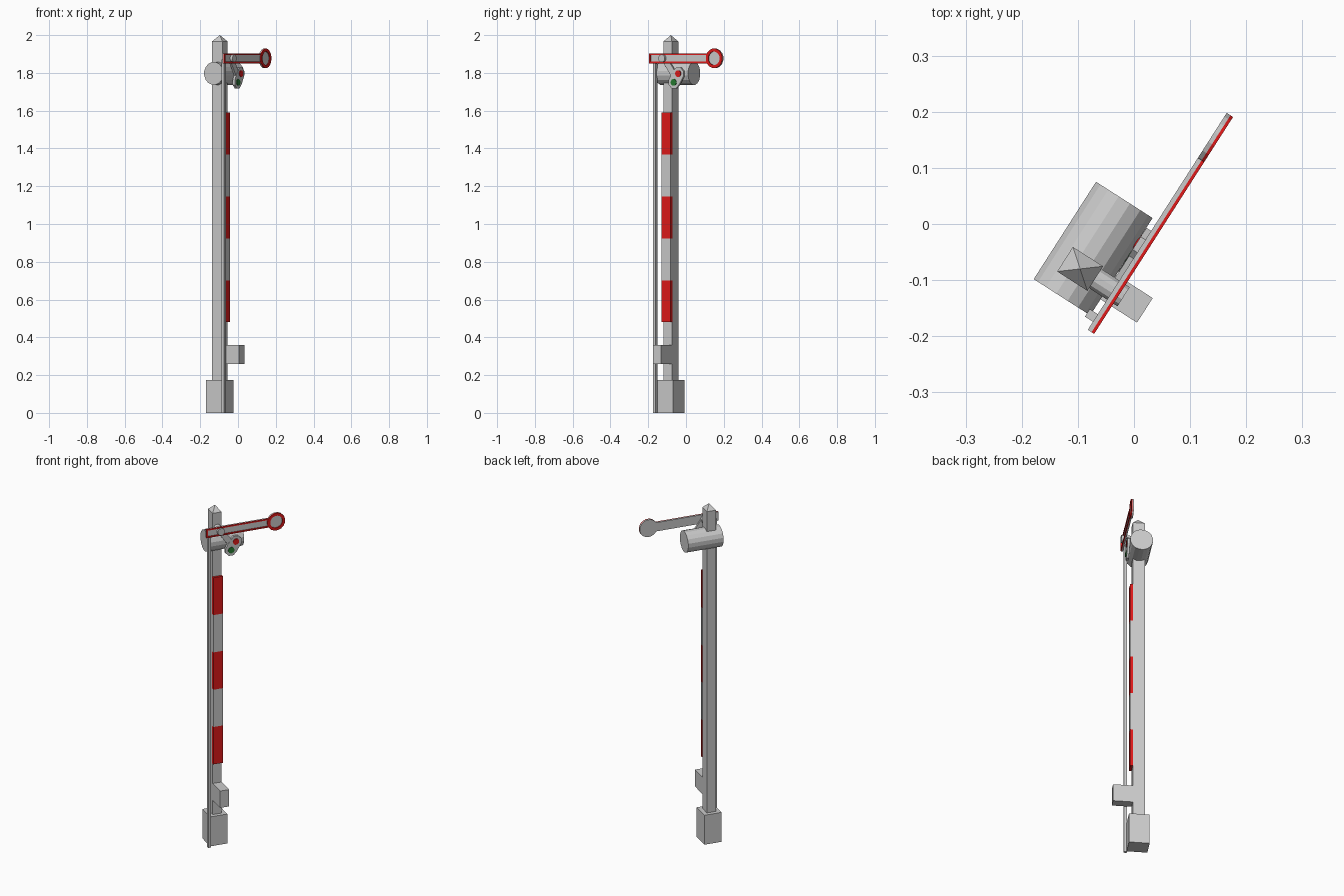
import bpy, bmesh, math
from mathutils.geometry import convex_hull_2d

if "Cube" in bpy.data.objects:
    bpy.data.objects.remove(bpy.data.objects["Cube"])

# The signal is turned about z: local x runs along the arm, local -y is its front
ANGLE = math.radians(57.36)
ORIGIN = (-0.096, -0.08, 0)


def material(name, rgb):
    m = bpy.data.materials.new(name)
    m.diffuse_color = (*rgb, 1)
    m.use_nodes = True
    m.node_tree.nodes["Principled BSDF"].inputs["Base Color"].default_value = m.diffuse_color
    return m


RED = material("red", (0.75, 0.01, 0.01))
GREEN = material("green", (0.02, 0.2, 0.03))


def finish(name, bm, mat=None):
    bmesh.ops.recalc_face_normals(bm, faces=bm.faces)
    me = bpy.data.meshes.new(name)
    bm.to_mesh(me)
    bm.free()
    ob = bpy.data.objects.new(name, me)
    bpy.context.collection.objects.link(ob)
    ob.location = ORIGIN
    ob.rotation_euler = (0, 0, ANGLE)
    if mat:
        me.materials.append(mat)
    return ob


def circle(u, z, r, n=16):
    return [(u + r * math.cos(2 * math.pi * (i + .5) / n),
             z + r * math.sin(2 * math.pi * (i + .5) / n)) for i in range(n)]


def rect(u0, u1, z0, z1):
    return [(u0, z0), (u1, z0), (u1, z1), (u0, z1)]


def plate(name, outline, d0, d1, mat=None, inner=None):
    """Extrude a (u, z) outline from depth d0 to d1 towards the front; inner cuts a hole."""
    bm = bmesh.new()
    loops = [[[bm.verts.new((u, -d, z)) for u, z in pts] for d in (d0, d1)]
             for pts in ([outline, inner] if inner else [outline])]
    n = len(outline)
    for back, front in loops:
        for i in range(n):
            j = (i + 1) % n
            bm.faces.new((back[i], back[j], front[j], front[i]))
    for k in (0, 1):
        if inner:
            a, b = loops[0][k], loops[1][k]
            for i in range(n):
                j = (i + 1) % n
                bm.faces.new((a[i], a[j], b[j], b[i]))
        else:
            bm.faces.new(loops[0][k])
    return finish(name, bm, mat)


# Base block and box on the front of the post
plate("base", rect(-.05, .05, 0, .175), -.055, .055)
plate("control_box", rect(-.026, .026, .26, .36), .03, .137)

# Post with pyramid cap
bm = bmesh.new()
rings = [[bm.verts.new((x, y, z)) for x, y in
          ((-.026, -.032), (.026, -.032), (.026, .032), (-.026, .032))] for z in (.1, 1.967)]
apex = bm.verts.new((0, 0, 2))
bm.faces.new(rings[0])
for i in range(4):
    j = (i + 1) % 4
    bm.faces.new((rings[0][i], rings[0][j], rings[1][j], rings[1][i]))
    bm.faces.new((rings[1][i], rings[1][j], apex))
finish("post", bm)

# Striped board on the post front
STRIPE = .222
for i in range(5):
    z = .48 + i * STRIPE
    plate(f"stripe_{i + 1}", rect(-.028, .028, z, z + STRIPE), .03, .046,
          RED if i % 2 == 0 else None)

# Pull rod from the ground to the arm
plate("pull_rod", rect(-.067, -.051, 0, 1.87), .053, .07)

# Lamp drum lying along the arm direction
bm = bmesh.new()
ends = [[bm.verts.new((u, y, z)) for y, z in circle(0, 1.797, .061)] for u in (-.06, .146)]
for e in ends:
    bm.faces.new(e)
for i in range(16):
    j = (i + 1) % 16
    bm.faces.new((ends[0][i], ends[0][j], ends[1][j], ends[1][i]))
finish("lamp_drum", bm)

# Signal arm: grey blade and disc with raised red rims
ARM_Z, DISC_U = 1.877, .324
plate("arm_blade", rect(-.084, .285, ARM_Z - .026, ARM_Z + .026), .070, .078)
plate("arm_disc", circle(DISC_U, ARM_Z, .052), .070, .078)
plate("arm_rim", rect(-.084, .285, ARM_Z - .026, ARM_Z + .026), .078, .0835, RED,
      rect(-.074, .280, ARM_Z - .018, ARM_Z + .018))
plate("disc_rim", circle(DISC_U, ARM_Z, .052), .078, .0835, RED,
      circle(DISC_U, ARM_Z, .036))
plate("pivot", circle(0, ARM_Z, .021, 12), .03, .092)

# Lens holder hanging from the pivot, with its two lenses
LENSES = (("red_lens", .093, 1.796, RED), ("green_lens", .065, 1.75, GREEN))
pts = [p for _, u, z, _ in LENSES for p in circle(u, z, .035, 8)]
plate("lens_holder", [pts[i] for i in convex_hull_2d(pts)], .060, .073)
plate("lens_arm", [(-.012, 1.868), (.06, 1.765), (.085, 1.79), (.014, 1.888)], .061, .072)
for name, u, z, mat in LENSES:
    plate(name, circle(u, z, .018, 12), .058, .076, mat)
